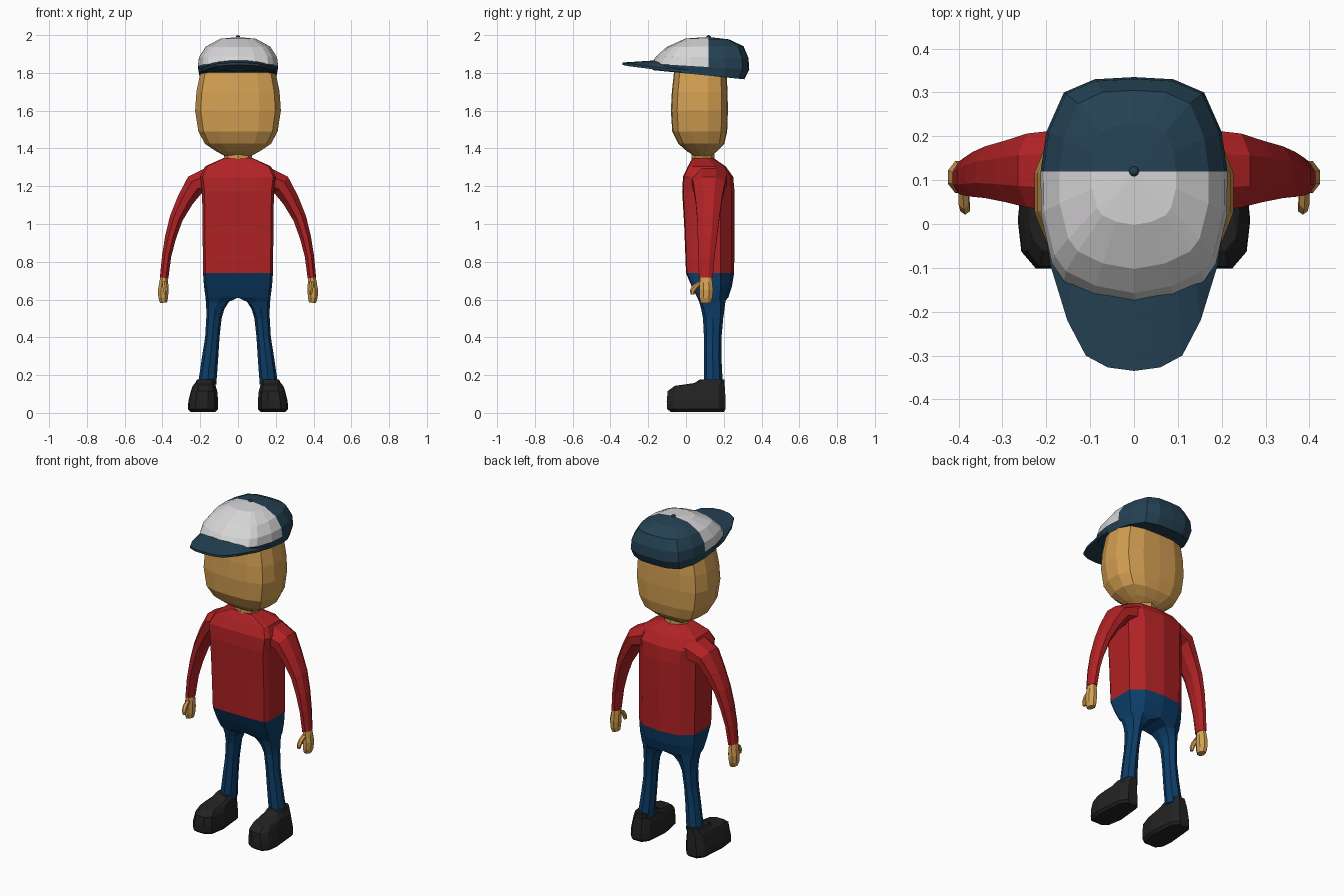
import bpy, bmesh, math
from mathutils import Vector

if "Cube" in bpy.data.objects:
    bpy.data.objects.remove(bpy.data.objects["Cube"])


def material(name, rgb):
    m = bpy.data.materials.new(name)
    m.diffuse_color = (*rgb, 1)
    m.use_nodes = True
    m.node_tree.nodes["Principled BSDF"].inputs["Base Color"].default_value = m.diffuse_color
    return m


SKIN = material("skin tan", (0.66, 0.35, 0.085))
RED = material("shirt red", (0.44, 0.016, 0.018))
BLUE = material("trouser blue", (0.004, 0.048, 0.14))
BLACK = material("shoe black", (0.016, 0.016, 0.016))
TEAL = material("cap teal", (0.018, 0.054, 0.089))
WHITE = material("cap white", (0.68, 0.67, 0.68))


def loft(name, rings, mats, rule=None, caps=(True, True)):
    """Skin closed rings of equal length; rule(center) picks a material index."""
    bm = bmesh.new()
    vs = [[bm.verts.new(p) for p in r] for r in rings]
    n = len(rings[0])
    for a, b in zip(vs, vs[1:]):
        for i in range(n):
            j = (i + 1) % n
            bm.faces.new((a[i], a[j], b[j], b[i]))
    if caps[0]:
        bm.faces.new(vs[0][::-1])
    if caps[1]:
        bm.faces.new(vs[-1])
    bmesh.ops.remove_doubles(bm, verts=bm.verts, dist=0.0005)
    bmesh.ops.recalc_face_normals(bm, faces=bm.faces)
    if rule:
        for f in bm.faces:
            f.material_index = rule(f.calc_center_median())
    me = bpy.data.meshes.new(name)
    bm.to_mesh(me)
    bm.free()
    for m in mats:
        me.materials.append(m)
    ob = bpy.data.objects.new(name, me)
    bpy.context.collection.objects.link(ob)
    return ob


def sym(half):
    """Complete a half outline whose first and last points lie on x = 0."""
    return half + [(-x, y) for x, y in half[-2:0:-1]]


def box_ring(shape, z, x0, x1, y0, y1):
    return [(x0 + u * (x1 - x0), y0 + v * (y1 - y0), z) for u, v in shape]


OCT = [(.15, .15), (.5, 0), (.85, .15), (1, .5), (.85, .85), (.5, 1), (.15, .85), (0, .5)]

# head: rounded block
head_sec = sym([(0, -1), (.5, -.97), (.87, -.78), (1, -.3), (1, .3), (.87, .78), (.5, .97), (0, 1)])
head_sec = [((u + 1) / 2, (v + 1) / 2) for u, v in head_sec]
loft("head", [box_ring(head_sec, z, -w, w, a, b) for z, w, a, b in [
    (1.36, .07, .045, .13), (1.385, .115, .005, .165), (1.425, .175, -.04, .203),
    (1.49, .21, -.073, .218), (1.6, .227, -.08, .222), (1.7, .22, -.075, .22),
    (1.8, .2, -.064, .215), (1.86, .17, -.04, .2)]], [SKIN])
loft("neck", [box_ring(OCT, z, -.075, .075, .03, .15) for z in (1.31, 1.38)], [SKIN])

# torso: flat front, chamfered back
torso_sec = sym([(0, 0), (.5, 0), (.93, .02), (1, .12), (1, .72), (.65, .94), (0, 1)])
torso_sec = [((u + 1) / 2, v) for u, v in torso_sec]
loft("shirt_body", [box_ring(torso_sec, z, -w, w, a, b) for z, w, a, b in [
    (.74, .185, 0, .255), (1.0, .188, -.01, .257), (1.17, .19, -.02, .257),
    (1.25, .2, -.016, .25), (1.305, .175, .01, .21), (1.35, .075, .035, .145)]], [RED])

# trousers: half pelvis section blending into a round leg
PELVIS = [(0, 0), (.5, 0), (.93, .02), (1, .12), (1, .72), (.65, .94), (0, 1), (0, .5)]
LEG = [(.74, 0, .185, 0, .255, 0), (.67, 0, .18, .03, .243, 0), (.61, 0, .172, .06, .224, .0),
       (.588, .048, .17, .07, .213, .5), (.55, .072, .168, .08, .205, .8),
       (.5, .087, .168, .09, .197, 1), (.4, .098, .174, .095, .188, 1),
       (.3, .104, .19, .095, .187, 1), (.15, .115, .212, .095, .195, 1)]


def leg_rings(s):
    out = []
    for z, x0, x1, y0, y1, t in LEG:
        sec = [(a[0] + t * (b[0] - a[0]), a[1] + t * (b[1] - a[1])) for a, b in zip(PELVIS, OCT)]
        out.append([(s * x, y, zz) for x, y, zz in box_ring(sec, z, x0, x1, y0, y1)])
    return out


SHOE = [(0.005, .12, .25, -.08, .2), (.02, .105, .265, -.1, .21), (.06, .105, .263, -.102, .21),
        (.115, .11, .25, -.097, .207), (.143, .118, .24, -.06, .205),
        (.158, .12, .226, .045, .205), (.178, .125, .217, .075, .205)]
SHOE_SEC = [(.12, .08), (.35, 0), (.75, 0), (.95, .12), (1, .35), (.9, .88), (.7, 1),
            (.3, 1), (.1, .88), (0, .4)]


def tube(name, path, mat, s, sides=8):
    """Oval tube in the xz plane: (x, y, z, half thickness, half depth)."""
    rings = []
    for i, (x, y, z, r, d) in enumerate(path):
        a, b = path[max(i - 1, 0)], path[min(i + 1, len(path) - 1)]
        t = Vector((b[0] - a[0], 0, b[2] - a[2])).normalized()
        nx, nz = -t.z, t.x
        ring = []
        for k in range(sides):
            q = 2 * math.pi * (k + .5) / sides
            c, e = math.cos(q) * r * 1.06, math.sin(q) * d * 1.06
            ring.append((s * (x + nx * c), y + e, z + nz * c))
        rings.append(ring)
    return loft(name, rings, [mat])


ARM = [(.13, .12, 1.24, .072, .1), (.23, .122, 1.205, .058, .086), (.28, .12, 1.125, .045, .071),
       (.327, .118, 1.03, .036, .06), (.357, .113, .93, .03, .052),
       (.378, .108, .83, .025, .044), (.391, .105, .715, .023, .037)]
HAND = [(.391, .105, .725, .019, .03), (.393, .106, .69, .024, .034), (.396, .107, .65, .029, .037),
        (.396, .106, .61, .026, .035), (.394, .105, .583, .019, .027)]
THUMB = [(.39, .085, .695, .012, .018), (.388, .055, .675, .013, .02), (.385, .037, .65, .012, .015),
         (.384, .034, .628, .008, .01)]

for side, s in (("left", 1), ("right", -1)):
    loft("trouser_" + side, leg_rings(s), [BLUE])
    loft("shoe_" + side, [[(s * x, y, zz) for x, y, zz in box_ring(SHOE_SEC, *r)] for r in SHOE], [BLACK])
    tube("sleeve_" + side, ARM, RED, s)
    tube("hand_" + side, HAND, SKIN, s)
    tube("thumb_" + side, THUMB, SKIN, s, 6)

# cap crown: tilted rings, white front panel above a teal band
CROWN = sym([(0, .335), (.09, .33), (.16, .30), (.2, .21), (.213, .12), (.212, .02),
             (.187, -.09), (.16, -.13), (.09, -.167), (0, -.185)])


def crown_ring(sx, sf, sb, z, slope):
    pts = [(x * sx, .12 + (y - .12) * (sb if y > .12 else sf)) for x, y in CROWN]
    return [(x, y, z - slope * y) for x, y in pts]


def crown_colour(c):
    return 1 if c.y < .12 and c.z > 1.845 - .06 * c.y else 0


loft("cap_crown", [crown_ring(*r) for r in [
    (.96, .97, .88, 1.797, .1), (1, 1, 1, 1.838, .06), (.97, .91, .98, 1.885, .02),
    (.8, .73, .86, 1.938, -.01), (.45, .4, .5, 1.982, .02), (0, 0, 0, 1.99, 0)]],
    [TEAL, WHITE], crown_colour, (True, False))

# cap brim: curved plate reaching forward
OUTER = [(.208, .02, 1.815), (.192, -.09, 1.822), (.152, -.22, 1.838), (.11, -.3, 1.848),
         (.06, -.327, 1.853), (0, -.335, 1.855)]
INNER = [(.19, .02, 1.835), (.17, -.07, 1.842), (.14, -.12, 1.853), (.1, -.145, 1.86),
         (.05, -.16, 1.865), (0, -.165, 1.866)]


def both(half):
    return half + [(-x, y, z) for x, y, z in half[-2::-1]]


brim = []
for o, i in zip(both(OUTER), both(INNER)):
    low = (o[0], o[1], o[2] - .013)
    base = (i[0], i[1], 1.802 - .1 * i[1])
    brim.append([i, o, low, base])
loft("cap_brim", brim, [TEAL])

# cap button
bpy.ops.mesh.primitive_uv_sphere_add(segments=8, ring_count=6, radius=.012, location=(0, .12, 1.988))
button = bpy.context.object
button.name = "cap_button"
button.data.materials.append(TEAL)
